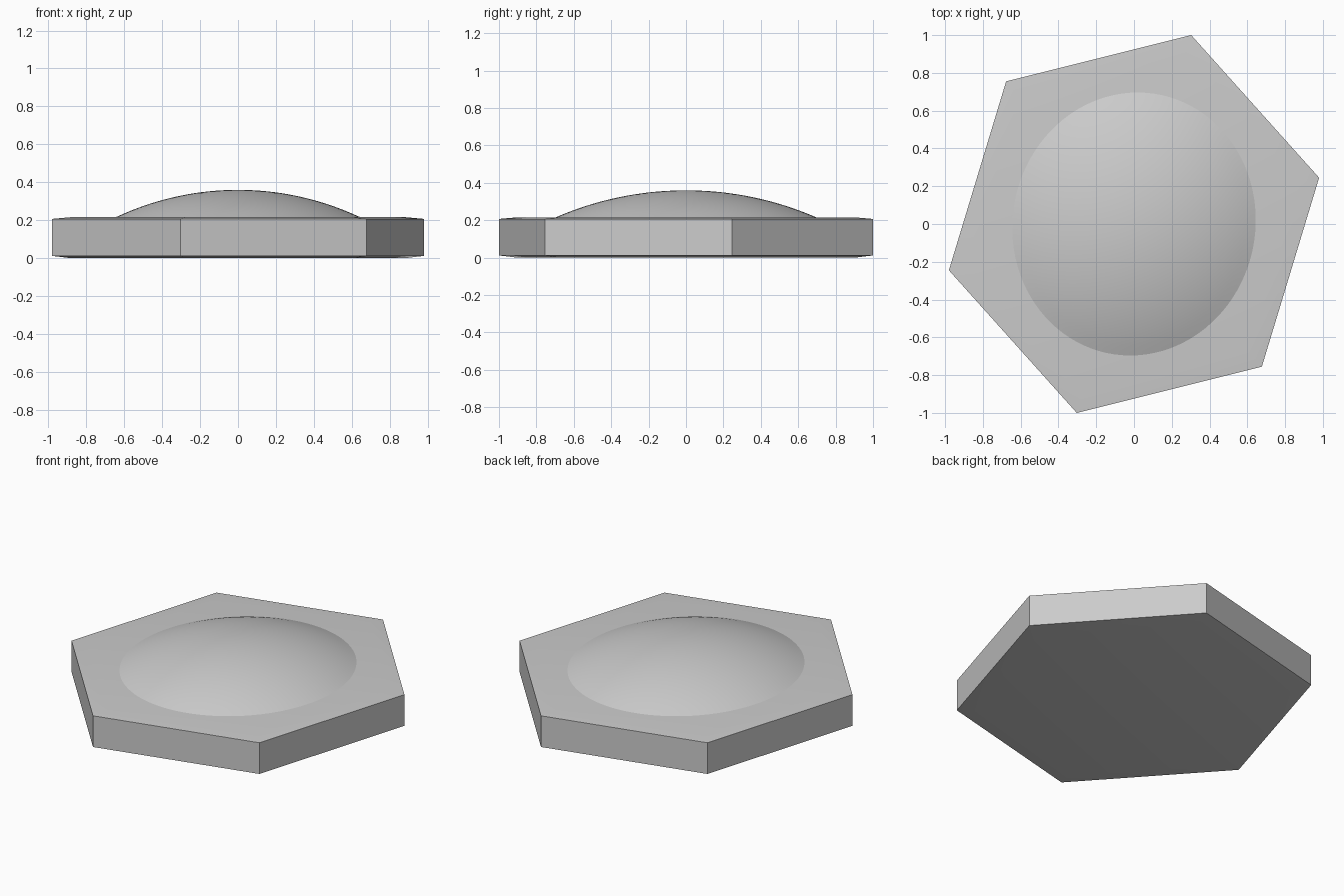
import bpy, bmesh, math

cube = bpy.data.objects.get("Cube")
if cube:
    bpy.data.objects.remove(cube, do_unlink=True)

# Single stone grey
grey = bpy.data.materials.new("plain_grey")
grey.use_nodes = True
grey.diffuse_color = (0.6, 0.6, 0.6, 1)
grey.node_tree.nodes["Principled BSDF"].inputs["Base Color"].default_value = (0.6, 0.6, 0.6, 1)

# Corners of half the hexagon; the other half is its point reflection
HALF = [(0.98, 0.245), (0.303, 1.0), (-0.677, 0.755)]
HEXAGON = HALF + [(-x, -y) for x, y in HALF]


def ellipse(sides, rx, ry, lean):
    """Outline of a slightly leaning ellipse."""
    turns = [2 * math.pi * i / sides for i in range(sides)]
    return [(rx * math.cos(t) + lean * math.sin(t), ry * math.sin(t)) for t in turns]


def loft(name, outline, levels, close_bottom, apex=None):
    """Stack scaled copies of an outline at (scale, z) levels and skin them."""
    bm = bmesh.new()
    rings = [[bm.verts.new((x * s, y * s, z)) for x, y in outline] for s, z in levels]
    n = len(outline)
    for low, high in zip(rings, rings[1:]):
        for i in range(n):
            j = (i + 1) % n
            bm.faces.new((low[i], low[j], high[j], high[i]))
    if close_bottom:
        bm.faces.new(rings[0][::-1])
    if apex is None:
        bm.faces.new(rings[-1])
    else:
        tip = bm.verts.new((0, 0, apex))
        for i in range(n):
            bm.faces.new((rings[-1][i], rings[-1][(i + 1) % n], tip))
    mesh = bpy.data.meshes.new(name)
    bm.to_mesh(mesh)
    bm.free()
    mesh.materials.append(grey)
    obj = bpy.data.objects.new(name, mesh)
    bpy.context.collection.objects.link(obj)
    bpy.ops.object.select_all(action="DESELECT")
    obj.select_set(True)
    bpy.context.view_layer.objects.active = obj
    bpy.ops.object.shade_smooth_by_angle(angle=math.radians(30))
    return obj


# Hexagonal slab with shallow bevels above and below
loft("hexagon_base", HEXAGON,
     [(0.9, 0.0), (1.0, 0.012), (1.0, 0.207), (0.9, 0.216)], True)

# Shallow dome, a cap of a large sphere
RADIUS, TOP, RIM, RINGS = 1.63, 0.36, 0.685, 20
cap = [(1 - i / RINGS) for i in range(RINGS)]
dome_levels = [(s, TOP - RADIUS + math.sqrt(RADIUS ** 2 - (RIM * s) ** 2)) for s in cap]
dome_levels[0] = (1.0, 0.21)
loft("dome", ellipse(96, 0.658, 0.711, 0.02), dome_levels, False, TOP)
